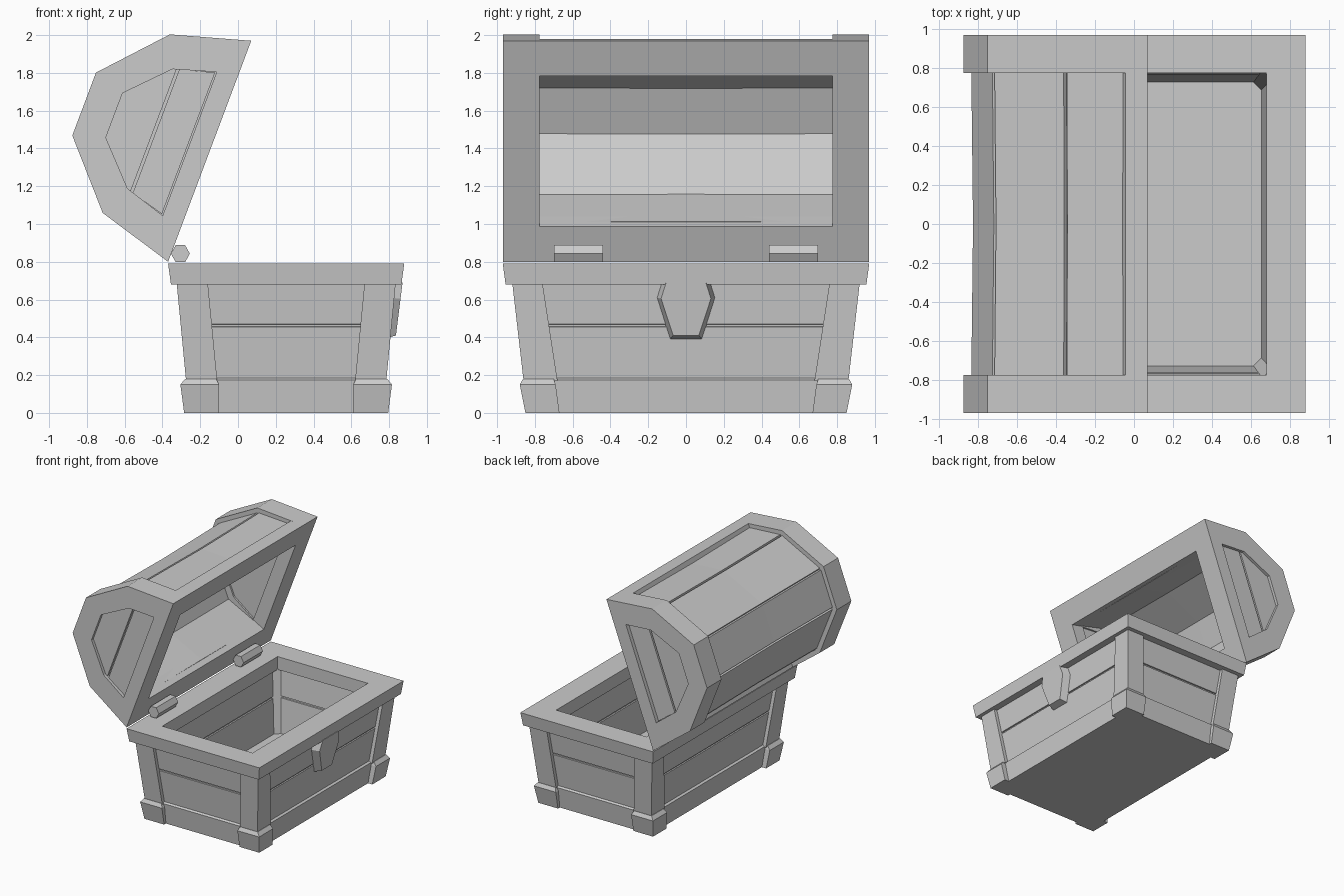
import bpy, bmesh

if "Cube" in bpy.data.objects:
    bpy.data.objects.remove(bpy.data.objects["Cube"])

CX = 0.255  # centre of the chest base in x


def loft(name, rings, wrap=False):
    """Skin a list of equal-length point rings; cap the ends or wrap round."""
    bm = bmesh.new()
    vs = [[bm.verts.new(p) for p in r] for r in rings]
    n = len(vs[0])
    pairs = list(zip(vs, vs[1:])) + ([(vs[-1], vs[0])] if wrap else [])
    for a, b in pairs:
        for i in range(n):
            j = (i + 1) % n
            bm.faces.new((a[i], a[j], b[j], b[i]))
    if not wrap:
        bm.faces.new(vs[0])
        bm.faces.new(vs[-1])
    bmesh.ops.recalc_face_normals(bm, faces=bm.faces)
    me = bpy.data.meshes.new(name)
    bm.to_mesh(me)
    bm.free()
    ob = bpy.data.objects.new(name, me)
    bpy.context.collection.objects.link(ob)
    return ob


def rect(hx, hy, z):
    return [(CX + sx * hx, sy * hy, z) for sx, sy in ((-1, -1), (1, -1), (1, 1), (-1, 1))]


def wall(z, inset):
    """Rectangle following the flared outer wall, moved inward by inset."""
    return rect(0.512 + 0.1 * z - inset, 0.838 + 0.12 * z - inset, z)


def angle_ring(sx, sy, X, Y, x1, y1, t, z):
    """L-shaped corner section."""
    pts = [(x1, Y), (X, Y), (X, y1), (X - t, y1), (X - t, Y - t), (x1, Y - t)]
    return [(CX + sx * x, sy * y, z) for x, y in pts]


# Tub: plank walls with grooves outside and inside, plus floor
outside = [(0, .012), (.175, .012), (.185, .03), (.455, .03), (.457, .04),
           (.468, .04), (.47, .03), (.69, .03)]
inside = [(.69, .13), (.47, .13), (.468, .12), (.457, .12), (.455, .13), (.17, .13)]
loft("tub", [wall(z, i) for z, i in outside + inside])

# Top rim of the base
loft("base_rim", [rect(.61, .955, .68), rect(.625, .97, .79),
                  rect(.425, .775, .79), rect(.425, .775, .68)], wrap=True)

# Corner posts, feet and inner corner braces
for sx in (-1, 1):
    for sy in (-1, 1):
        loft("corner_post", [angle_ring(sx, sy, .53, .86, .365, .68, .06, .17),
                             angle_ring(sx, sy, .58, .92, .415, .76, .06, .69)])
        loft("foot", [angle_ring(sx, sy, .54, .85, .355, .67, .06, 0),
                      angle_ring(sx, sy, .56, .88, .355, .69, .07, .15),
                      angle_ring(sx, sy, .535, .863, .37, .70, .05, .18)])
        loft("inner_brace", [[(CX + sx * (x + dx), sy * (y + dy), z)
                              for dx, dy in ((.01, .01), (-.055, .01), (.01, -.055))]
                             for x, y, z in ((.40, .73, .16), (.45, .79, .69))])

# Lock plate
big = [(-.13, .69), (-.155, .61), (-.085, .39), (.085, .39), (.155, .61), (.13, .69)]
small = [(-.105, .69), (-.132, .605), (-.068, .41), (.068, .41), (.132, .605), (.105, .69)]
loft("lock_plate", [[(.73 + .1 * z, y, z) for y, z in big],
                    [(.785 + .125 * z, y, z) for y, z in small]])


# Lid is drawn closed as (u, v) and swung open about the back edge
def lid(uv, y):
    return [(-.37 + .352 * (u + .625) - .936 * v, y,
             .80 + .936 * (u + .625) + .352 * v) for u, v in uv]


def mirror(half):
    return half + [(-u, v) for u, v in reversed(half)]


outer = mirror([(-.625, 0), (-.505, .415), (-.178, .71)])
window = mirror([(-.406, .113), (-.338, .337), (-.126, .54)])
for s in (-1, 1):
    # End arch frame with its recessed boards
    loft("lid_arch", [lid(outer, s * .97), lid(outer, s * .775),
                      lid(window, s * .775), lid(window, s * .97)], wrap=True)
    boards = {
        "end_backing": (mirror([(-.43, .09), (-.36, .345), (-.135, .56)]), .925),
        "end_board_lower": (mirror([(-.40, .12), (-.35, .303)]), .945),
        "end_board_upper": (mirror([(-.36, .317), (-.35, .34), (-.135, .56)]), .945)}
    for name, (prof, y) in boards.items():
        loft(name, [lid(prof, s * .79), lid(prof, s * y)])
    # Front and back lid rims
    rim = [(s * .425, 0), (s * .625, 0), (s * .593, .11), (s * .41, .11)]
    loft("lid_rim", [lid(rim, -.78), lid(rim, .78)])
    # Hinge barrel
    yc = s * .57
    hexa = [(-.05, 0), (-.025, .045), (.025, .045), (.05, 0), (.025, -.045), (-.025, -.045)]
    loft("hinge", [[(-.305 + x, yc + e, .843 + z) for x, z in hexa] for e in (-.13, .13)])

# Lid planks: one shell, notched at each plank joint and slightly bowed
top = mirror([(-.578, .05), (-.472, .395), (-.163, .675)])
skin = [top[0]]
for a, p, b in zip(top, top[1:], top[2:]):
    def toward(q, d=.009):
        L = ((q[0] - p[0]) ** 2 + (q[1] - p[1]) ** 2) ** .5
        return (p[0] + (q[0] - p[0]) * d / L, p[1] + (q[1] - p[1]) * d / L)
    skin += [toward(a), (p[0] * .965, p[1] * .965), toward(b)]
skin.append(top[-1])
skin += reversed(mirror([(-.42, .05), (-.385, .37), (-.13, .61)]))
loft("lid_planks", [lid([(u * k, v * k) for u, v in skin], y)
                    for y, k in ((-.79, 1), (0, .987), (.79, 1))])
